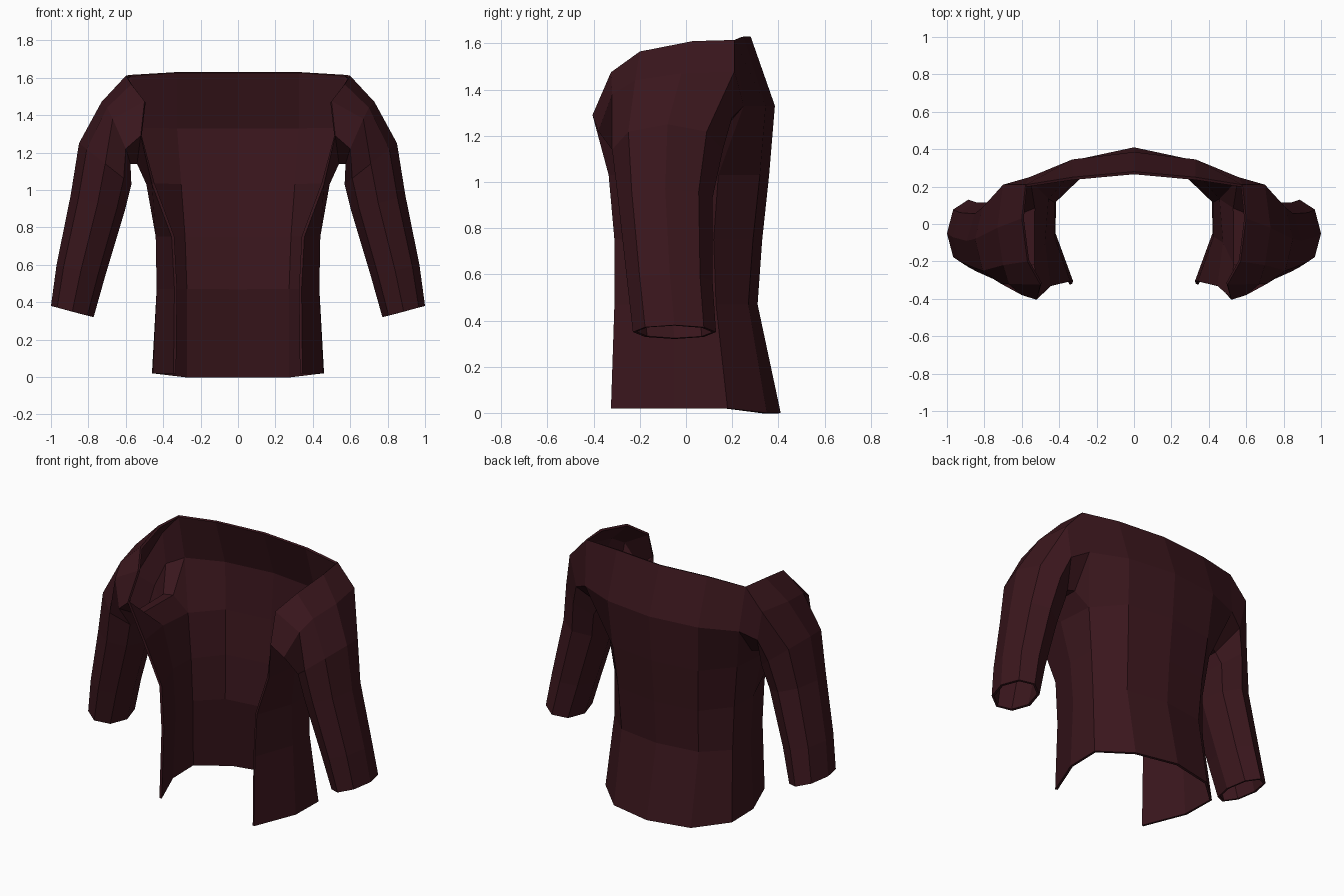
import bpy, bmesh
from math import cos, sin, radians

if "Cube" in bpy.data.objects:
    bpy.data.objects.remove(bpy.data.objects["Cube"])

mat = bpy.data.materials.new("maroon_cloth")
mat.diffuse_color = (0.042, 0.008, 0.012, 1)
mat.use_nodes = True
mat.node_tree.nodes["Principled BSDF"].inputs["Base Color"].default_value = mat.diffuse_color

bm = bmesh.new()


def row(z, pts):
    return [bm.verts.new((x, y, z)) for x, y in pts]


def bridge(a, b, closed=False):
    n = len(a)
    for i in range(n if closed else n - 1):
        j = (i + 1) % n
        bm.faces.new((a[i], a[j], b[j], b[i]))


# Torso half: rows run from centre back round the side to the front opening
torso = [
    row(0.01, [(0, .41), (.28, .35), (.46, .18), (.455, -.05), (.345, -.325)]),
    row(0.47, [(0, .31), (.28, .27), (.43, .13), (.435, -.05), (.34, -.31)]),
    row(0.75, [(0, .33), (.29, .29), (.435, .12), (.44, -.07), (.355, -.31)]),
    row(1.03, [(0, .36), (.31, .32), (.47, .14), (.49, -.10), (.46, -.335)]),
]
for v in torso[0]:
    v.co.z = 0 if v.co.y > .3 else .02
for a, b in zip(torso, torso[1:]):
    bridge(a, b)

# Armhole: outer top, then round the front, underarm and back
arm = [bm.verts.new(p) for p in [
    (.60, .03, 1.61), (.57, -.20, 1.565), (.50, -.325, 1.475), (.52, -.405, 1.29),
    (.54, -.22, 1.14), (.54, .09, 1.14), (.56, .25, 1.33), (.58, .21, 1.615)]]

# Upper back and underarm joins
chest = row(1.33, [(0, .385), (.33, .345)])
neck = row(1.63, [(0, .28), (.33, .25)])
top = torso[-1]
bridge(top[:2], chest)
bridge(chest + [arm[6]], neck + [arm[7]])
bm.faces.new((top[1], top[2], arm[6], chest[1]))
bm.faces.new((top[2], arm[5], arm[6]))
bm.faces.new((top[2], top[3], arm[4], arm[5]))
bm.faces.new((top[3], top[4], arm[3], arm[4]))

# Sleeve: shoulder cap followed by eight-sided rings
rings = [arm, [bm.verts.new(p) for p in [
    (.73, -.02, 1.47), (.70, -.22, 1.44), (.67, -.32, 1.38), (.60, -.38, 1.22),
    (.575, -.24, 1.14), (.58, .07, 1.14), (.66, .20, 1.28), (.70, .21, 1.48)]]]
for x, y, z, rx, ry, tilt in [
        (.71, -.08, 1.14, .14, .24, .11),
        (.75, -.09, .93, .145, .205, .04),
        (.84, -.07, .57, .13, .185, .03),
        (.886, -.05, .35, .114, .18, .03)]:
    rings.append([bm.verts.new((x + rx * cos(t), y - ry * sin(t), z + tilt * cos(t)))
                  for t in (radians(45 * k) for k in range(8))])
for a, b in zip(rings, rings[1:]):
    bridge(a, b, True)

bmesh.ops.recalc_face_normals(bm, faces=bm.faces[:])
bm.normal_update()
if bm.faces[0].normal.y < 0:
    bmesh.ops.reverse_faces(bm, faces=bm.faces[:])

mesh = bpy.data.meshes.new("open_jacket")
bm.to_mesh(mesh)
bm.free()
mesh.materials.append(mat)
jacket = bpy.data.objects.new("open_jacket", mesh)
bpy.context.collection.objects.link(jacket)

# Mirror the half and give the cloth thickness
mirror = jacket.modifiers.new("mirror", 'MIRROR')
mirror.use_clip = True
cloth = jacket.modifiers.new("cloth_thickness", 'SOLIDIFY')
cloth.thickness = 0.015
cloth.offset = -1
